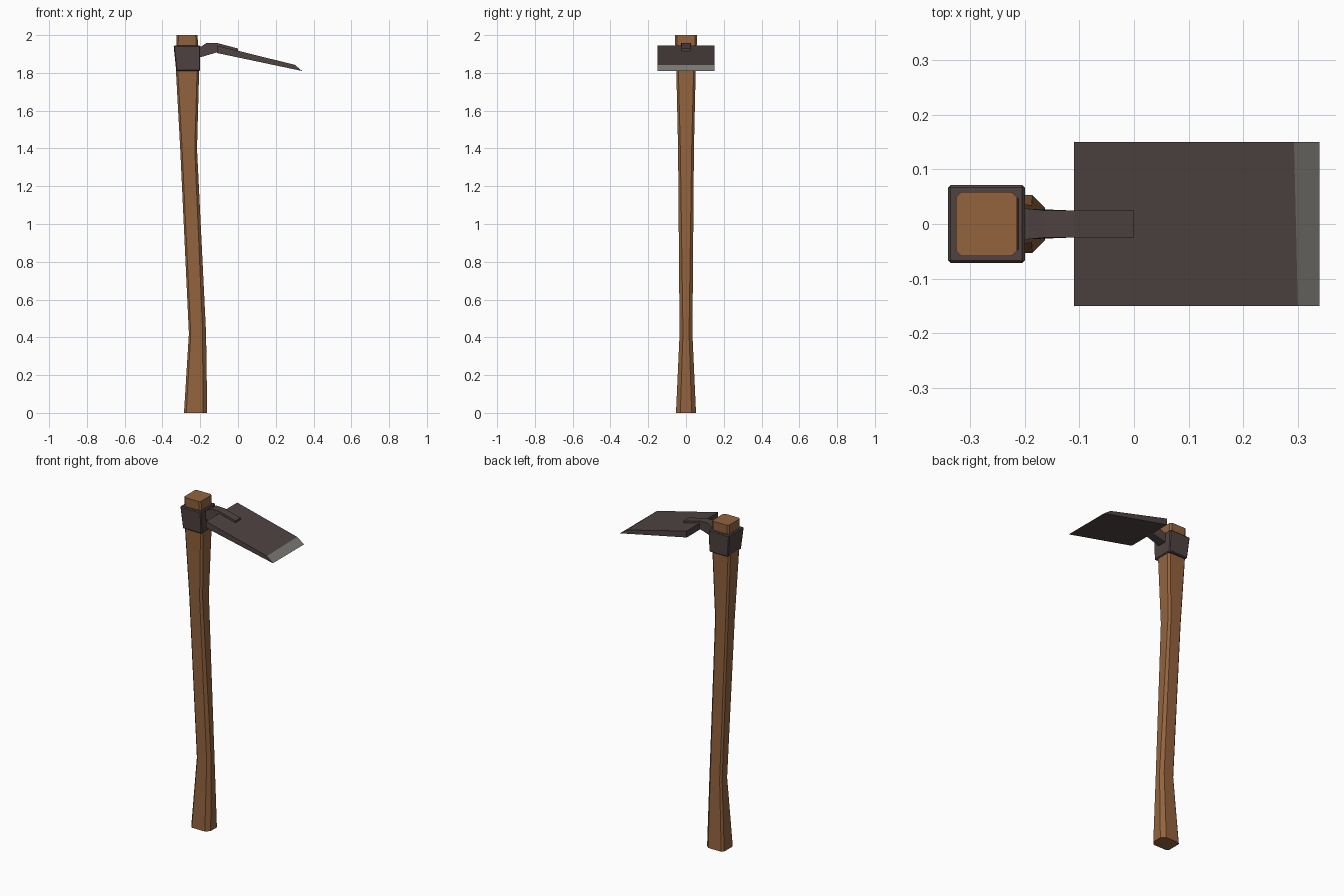
import bpy, bmesh, math

if "Cube" in bpy.data.objects:
    bpy.data.objects.remove(bpy.data.objects["Cube"])


def material(name, rgb):
    m = bpy.data.materials.new(name)
    m.diffuse_color = (*rgb, 1)
    m.use_nodes = True
    m.node_tree.nodes["Principled BSDF"].inputs["Base Color"].default_value = m.diffuse_color
    return m


WOOD = material("brown wood", (0.29, 0.125, 0.048))
IRON = material("dark iron", (0.078, 0.056, 0.055))
STEEL = material("ground steel edge", (0.21, 0.205, 0.185))


def loft(name, loops, mats):
    """Skin a list of equal-length point loops and cap both ends."""
    bm = bmesh.new()
    rings = [[bm.verts.new(p) for p in loop] for loop in loops]
    n = len(rings[0])
    for a, b in zip(rings, rings[1:]):
        for i in range(n):
            j = (i + 1) % n
            bm.faces.new((a[i], a[j], b[j], b[i]))
    bm.faces.new(rings[0][::-1])
    bm.faces.new(rings[-1])
    bmesh.ops.recalc_face_normals(bm, faces=bm.faces)
    me = bpy.data.meshes.new(name)
    bm.to_mesh(me)
    bm.free()
    ob = bpy.data.objects.new(name, me)
    bpy.context.collection.objects.link(ob)
    for m in mats:
        me.materials.append(m)
    return ob


def smooth(ob):
    bpy.ops.object.select_all(action='DESELECT')
    ob.select_set(True)
    bpy.context.view_layer.objects.active = ob
    bpy.ops.object.shade_smooth_by_angle(angle=math.radians(30))


def bevel(ob, width):
    b = ob.modifiers.new("bevel", 'BEVEL')
    b.width, b.segments = width, 1
    b.limit_method, b.angle_limit = 'ANGLE', math.radians(40)


def chamfered(z, x0, x1, w, c0, c1):
    """Rectangle with chamfer c0 on the back corners and c1 on the blade side."""
    return [(x0, -w + c0, z), (x0 + c0, -w, z), (x1 - c1, -w, z), (x1, -w + c1, z),
            (x1, w - c1, z), (x1 - c1, w, z), (x0 + c0, w, z), (x0, w - c0, z)]


# Handle: gently curved, flared at the butt and the head
handle = loft("handle", [chamfered(*s) for s in (
    (0.00, -0.286, -0.163, 0.053, 0.012, 0.023),
    (0.42, -0.260, -0.169, 0.034, 0.010, 0.018),
    (1.40, -0.306, -0.217, 0.042, 0.010, 0.012),
    (1.80, -0.328, -0.206, 0.051, 0.010, 0.011),
    (2.00, -0.326, -0.214, 0.059, 0.010, 0.010))], [WOOD])
smooth(handle)

# Collar: tapered iron block around the handle
collar = loft("collar", [[(x0, -w, z), (-0.2, -w, z), (-0.2, w, z), (x0, w, z)]
                         for z, x0, w in ((1.81, -0.327, 0.065), (1.945, -0.341, 0.072))], [IRON])
bevel(collar, 0.005)

# Neck: rises from the collar and runs down onto the blade as a ridge
neck = loft("neck", [[(x, -w, zb), (x, w, zb), (x + dx, w, zt), (x + dx, -w, zt)]
                     for x, dx, w, zb, zt in (
    (-0.215, 0.0, 0.029, 1.880, 1.934),
    (-0.195, 0.0, 0.028, 1.884, 1.940),
    (-0.120, -0.045, 0.025, 1.906, 1.959),
    (-0.110, 0.0, 0.025, 1.910, 1.958),
    (0.000, 0.0, 0.025, 1.895, 1.929))], [IRON])

# Blade: side profile swept across the width, with a ground edge on top
blade = loft("blade", [[(-0.11, y, 1.905), (0.34, y, 1.81), (xe, y, 1.843), (-0.11, y, 1.944)]
                       for y, xe in ((-0.15, 0.300), (0.15, 0.293))], [IRON, STEEL])
for p in blade.data.polygons:
    if p.center.x > 0.3 and abs(p.normal.y) < 0.5 and p.normal.x > 0.3:
        p.material_index = 1
